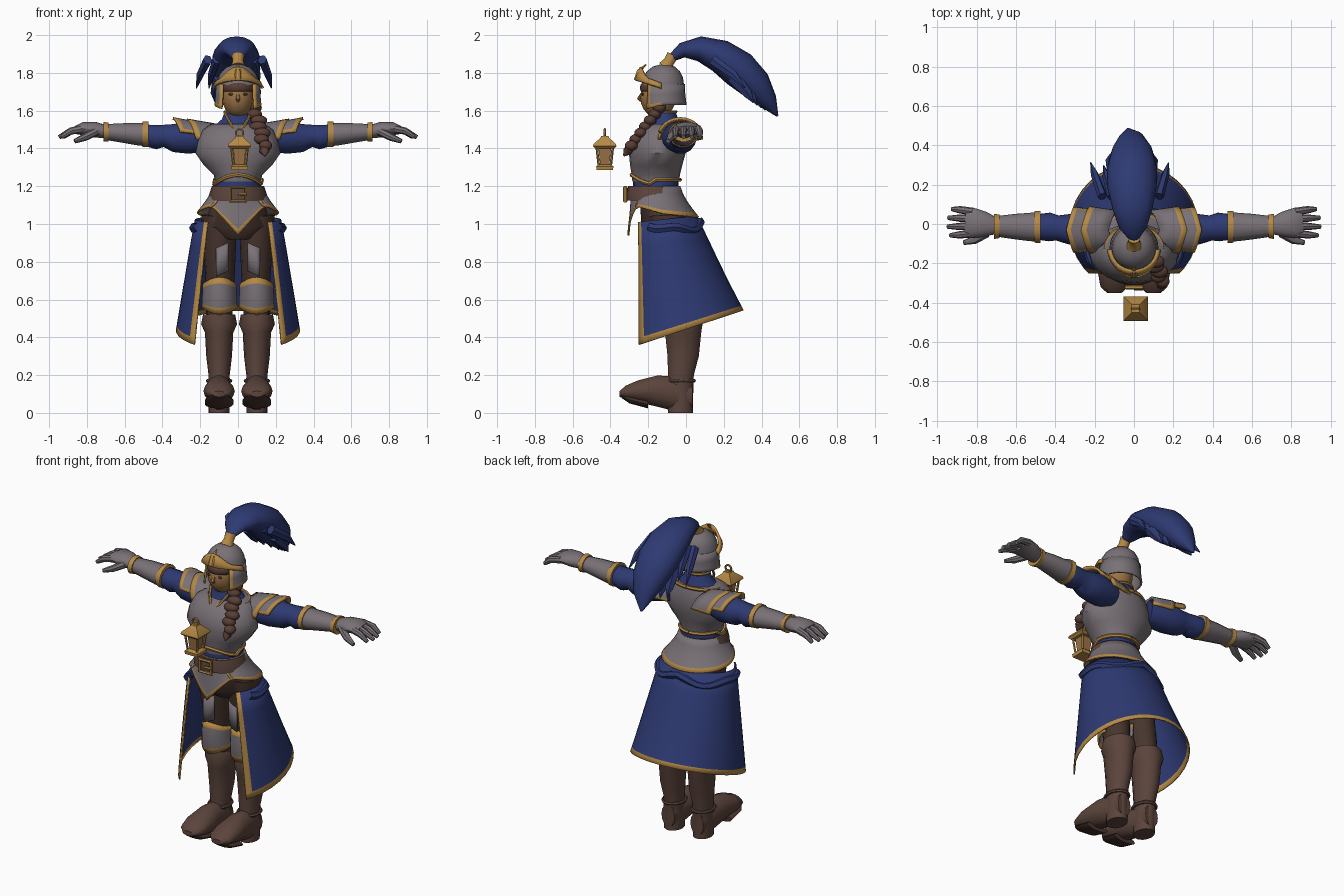
import bpy, bmesh
from math import sin, cos, pi, radians
from mathutils import Vector, Matrix

if "Cube" in bpy.data.objects:
    bpy.data.objects.remove(bpy.data.objects["Cube"])

X, Y, Z = Vector((1, 0, 0)), Vector((0, 1, 0)), Vector((0, 0, 1))


def material(name, *rgb):
    m = bpy.data.materials.new(name)
    m.use_nodes = True
    m.diffuse_color = (*rgb, 1)
    m.node_tree.nodes["Principled BSDF"].inputs["Base Color"].default_value = (*rgb, 1)
    return m


blue = material("blue cloth", .027, .042, .17)
gold = material("gold trim", .46, .25, .06)
steel = material("grey steel", .19, .165, .18)
leather = material("brown leather", .105, .058, .045)
dark = material("dark leather", .065, .036, .028)
skin = material("skin", .33, .17, .06)
hair = material("brown hair", .1, .048, .035)


def finish(name, bm, *mats):
    bmesh.ops.recalc_face_normals(bm, faces=bm.faces[:])
    mesh = bpy.data.meshes.new(name)
    bm.to_mesh(mesh)
    bm.free()
    for m in mats:
        mesh.materials.append(m)
    mesh.shade_smooth()
    mesh.set_sharp_from_angle(angle=radians(42))
    obj = bpy.data.objects.new(name, mesh)
    bpy.context.collection.objects.link(obj)
    return obj


def loft(name, rings, mat, sides=14, side=X, axis=None, phase=0):
    """Skin elliptical rings (x, y, z, radius, radius) along their path."""
    bm, loops = bmesh.new(), []
    centres = [Vector(r[:3]) for r in rings]
    for i, r in enumerate(rings):
        t = axis or (centres[min(i + 1, len(rings) - 1)] - centres[max(i - 1, 0)]).normalized()
        u = (side - t * side.dot(t)).normalized()
        v = t.cross(u)
        turn = [phase + 2 * pi * k / sides for k in range(sides)]
        loops.append([bm.verts.new(centres[i] + u * r[3] * cos(a) + v * r[4] * sin(a)) for a in turn])
    for a, b in zip(loops, loops[1:]):
        for k in range(sides):
            n = (k + 1) % sides
            bm.faces.new((a[k], a[n], b[n], b[k]))
    bm.faces.new(loops[0])
    bm.faces.new(loops[-1])
    return finish(name, bm, mat)


def sheet(name, point, us, vs, main, trim=lambda i, j: False, thick=.01):
    """Thin plate over a grid; cells picked by the trim rule are gold."""
    bm = bmesh.new()
    grid = [[bm.verts.new(point(u, v)) for v in vs] for u in us]
    for i in range(len(us) - 1):
        for j in range(len(vs) - 1):
            f = bm.faces.new((grid[i][j], grid[i + 1][j], grid[i + 1][j + 1], grid[i][j + 1]))
            f.material_index = int(trim(i, j))
    bmesh.ops.remove_doubles(bm, verts=bm.verts[:], dist=.0002)
    obj = finish(name, bm, main, gold)
    mod = obj.modifiers.new("thickness", "SOLIDIFY")
    mod.thickness, mod.offset = thick, 0
    return obj


def cord(name, points, radius, mat, closed=False):
    curve = bpy.data.curves.new(name, "CURVE")
    curve.dimensions = "3D"
    curve.bevel_depth, curve.bevel_resolution = radius, 1
    spline = curve.splines.new("POLY")
    spline.points.add(len(points) - 1)
    for p, co in zip(spline.points, points):
        p.co = (*co, 1)
    spline.use_cyclic_u = closed
    temp = bpy.data.objects.new("temp", curve)
    bpy.context.collection.objects.link(temp)
    bm = bmesh.new()
    bm.from_mesh(temp.to_mesh())
    bpy.data.objects.remove(temp)
    for f in bm.faces:
        f.material_index = 0
    return finish(name, bm, mat)


def hoop(name, x, y, z, rx, ry, radius, mat=gold):
    ring = [(x + rx * cos(k * pi / 12), y + ry * sin(k * pi / 12), z) for k in range(24)]
    return cord(name, ring, radius, mat, True)


def ball(name, place, size, mat):
    bm = bmesh.new()
    bmesh.ops.create_uvsphere(bm, u_segments=16, v_segments=10, radius=1,
                              matrix=Matrix.Translation(place) @ Matrix.Diagonal((*size, 1)))
    return finish(name, bm, mat)


def mirror(obj):
    twin = obj.copy()
    twin.data = obj.data.copy()
    twin.name = obj.name.replace("left", "right")
    twin.data.transform(Matrix.Scale(-1, 4, X))
    twin.data.flip_normals()
    bpy.context.collection.objects.link(twin)


def span(a, b, n):
    return [a + (b - a) * k / n for k in range(n + 1)]


# Legs, knee guards and boots
leg = [loft("left_thigh", [(.1, -.09, 1.05, .095, .11), (.098, -.08, .9, .088, .1),
                           (.095, -.06, .74, .078, .09), (.1, -.03, .52, .07, .08)], dark),
       loft("left_boot_shaft", [(.1, -.015, .52, .085, .095), (.1, -.015, .47, .095, .105), (.1, -.015, .425, .075, .098),
                                (.1, -.015, .3, .068, .085), (.1, -.027, .2, .056, .07),
                                (.1, -.03, .1, .058, .07), (.1, -.03, 0, .055, .068)], leather, axis=Z),
       loft("left_boot_foot", [(.1, .035, .09, .045, .07), (.1, -.05, .1, .062, .095), (.1, -.15, .115, .072, .085),
                               (.1, -.25, .115, .083, .06), (.1, -.32, .108, .07, .037),
                               (.1, -.352, .1, .035, .015)], leather, axis=Y),
       loft("left_boot_sole", [(.1, -.2, .045, .075, .022), (.1, -.3, .07, .075, .02), (.1, -.34, .09, .045, .012)],
            dark, axis=Y),
       hoop("left_boot_strap", .1, -.03, .17, .06, .073, .01, leather)]


def knee(a, v):
    dip = .035 * cos(a * 2) * (1 - 2 * v) * .5
    return (.098 + (.084 + .006 * v) * sin(a), -.045 - (.102 + .01 * sin(pi * v)) * cos(a), .7 - .16 * v + dip)


def thigh_plate(a, v):
    return (.098 + .09 * sin(a), -.075 - .1 * cos(a), .88 - .15 * v - .04 * a)


leg.append(sheet("left_knee_guard", knee, span(-1.75, 1.75, 12), [0, .17, .5, .83, 1], steel,
                 lambda i, j: j in (0, 3)))
leg.append(sheet("left_thigh_plate", thigh_plate, span(-.55, .2, 4), [0, .5, 1], steel, thick=.008))
for part in leg:
    mirror(part)
loft("pelvis", [(0, -.1, .93, .1, .09), (0, -.11, 1, .17, .13), (0, -.14, 1.16, .13, .11)], dark)


# Open coat skirt with gold border
def skirt(u, v):
    a, w = u * radians(135), v ** .93
    rx, ry, cy = .225 + .1 * w, .176 + .146 * w, -.126 + .106 * w
    y = cy + ry * cos(a)
    hem = .36 + (y + .25) * .33
    return (rx * sin(a), y, 1.05 + (hem - 1.05) * v - .04 * (1 - v) * abs(u))


sheet("coat_skirt", skirt, [-1] + span(-.95, .95, 24) + [1], [0, .2, .4, .6, .8, .945, 1], blue,
      lambda i, j: i in (0, 25) or j == 5, .008)
folds = [(.235 * sin(a), -.115 + .19 * cos(a), 1 - .03 * abs(sin(a * 1.5)) + .012 * cos(a * 5))
         for a in span(-2, 2, 24)]
cord("waist_sash", folds, .024, blue)


# Flared hip armour
def fauld(a, v):
    w, front = v ** 1.4, max(0, -cos(a))
    x = (.13 + .085 * w) * sin(a)
    hem = 1.055 - .02 * cos(a)
    if front:
        hem += .03 * front - .165 * max(0, 1 - abs(x) / .14)
    return (x, -.16 + .04 * w + (.125 + .06 * w) * cos(a), 1.2 + (hem - 1.2) * v)


sheet("hip_armour", fauld, span(0, 2 * pi, 40), [0, .25, .5, .7, .88, 1], steel, lambda i, j: j == 4)
for s in (1, -1):
    cord("hip_seam", [fauld(pi + s * .72, v) for v in (.55, .8, 1)], .01, gold)
loft("belt", [(0, -.165, 1.125, .158, .15), (0, -.168, 1.16, .152, .147), (0, -.168, 1.2, .138, .138)], leather, 24, axis=Z)
cord("belt_buckle", [(x, -.322, z) for x, z in ((-.04, 1.12), (.04, 1.12), (.04, 1.195), (-.04, 1.195))], .011, gold, True)
cord("buckle_prong", [(0, -.33, 1.157), (.045, -.33, 1.157)], .008, gold)

# Breastplate, underlayer and collar
loft("underlayer", [(0, -.16, 1.17, .125, .12), (0, -.16, 1.235, .12, .12)], blue, 20, axis=Z)
loft("breastplate", [(0, -.16, 1.225, .122, .124), (0, -.16, 1.26, .128, .128), (0, -.158, 1.31, .18, .138),
                     (0, -.152, 1.375, .225, .15), (0, -.145, 1.44, .212, .148), (0, -.13, 1.5, .185, .125),
                     (0, -.115, 1.53, .14, .1)], steel, 20, axis=Z)
cord("breastplate_hem", [(.126 * sin(a), -.16 + .128 * cos(a), 1.235 + .025 * cos(2 * a) * (cos(a) < 0))
                         for a in span(0, 2 * pi, 24)], .011, gold)
cord("neckline", [(.145 * sin(a), -.12 + .11 * cos(a), 1.515 + .012 * cos(a)) for a in span(0, 2 * pi, 24)], .011, gold)
loft("collar", [(0, -.115, 1.52, .125, .09), (0, -.115, 1.555, .085, .075), (0, -.12, 1.6, .068, .065)], blue, axis=Z)
hoop("collar_trim", 0, -.12, 1.595, .07, .067, .008)
for s in (1, -1):
    cord("collar_edge", [(s * .07, -.165, 1.59), (s * .05, -.205, 1.55), (s * .02, -.24, 1.5)], .008, gold)

# Arms, vambraces and gauntlets
arm = [loft("left_sleeve", [(.14, -.06, 1.46, .08, .07), (.26, -.03, 1.46, .088, .09), (.34, -.025, 1.455, .075, .076),
                            (.39, -.02, 1.467, .064, .06), (.43, -.015, 1.46, .073, .066),
                            (.49, -.015, 1.47, .065, .058)], blue, side=Y),
       loft("left_vambrace", [(.475, -.015, 1.475, .076, .066), (.53, -.015, 1.475, .072, .06),
                              (.61, -.013, 1.482, .064, .053), (.7, -.012, 1.487, .052, .043)], steel, side=Y),
       loft("left_elbow_trim", [(.475, -.015, 1.475, .082, .07), (.505, -.015, 1.475, .08, .068)], gold, side=Y, axis=X),
       loft("left_wrist_trim", [(.685, -.012, 1.487, .06, .05), (.712, -.012, 1.488, .064, .054)], gold, side=Y, axis=X),
       loft("left_hand", [(.7, -.01, 1.488, .042, .036), (.76, -.002, 1.5, .065, .042), (.82, .005, 1.505, .077, .035),
                          (.855, .008, 1.497, .07, .024)], steel, side=Y),
       loft("left_thumb", [(.75, -.045, 1.49, .025, .022), (.81, -.08, 1.46, .022, .02),
                           (.865, -.095, 1.438, .012, .012)], steel, 8, Y)]
for k in range(4):
    y, reach = -.048 + k * .037, (.935, .948, .945, .925)[k]
    arm.append(loft("left_finger", [(.82, y, 1.505, .02, .022), (.885, y * 1.15, 1.492, .019, .019),
                                    (reach, y * 1.2, 1.46, .011, .011)], steel, 8, Y))


# Layered shoulder plates
def shoulder(x0, x1, r0, r1, lift):
    def point(a, v):
        r = r0 + (r1 - r0) * v
        return (x0 + (x1 - x0) * v - .03 * abs(a), -.03 + r * 1.13 * sin(a), 1.445 + lift * v + r * cos(a))
    return point


for name, plate, reach in (("upper", shoulder(.13, .27, .082, .1, .006), 1.6),
                           ("lower", shoulder(.23, .345, .092, .104, .01), 1.25)):
    arm.append(sheet(f"left_{name}_shoulder_plate", plate, [-reach] + span(-reach + .17, reach - .17, 10) + [reach],
                     [0, .4, .8, 1], steel, lambda i, j: i in (0, 11) or j == 2, .014))
for part in arm:
    mirror(part)

# Head and face
loft("neck", [(0, -.13, 1.53, .05, .05), (0, -.14, 1.64, .05, .05)], skin)
ball("face", (0, -.148, 1.67), (.083, .094, .108), skin)
ball("hair_cap", (0, -.142, 1.722), (.09, .103, .055), hair)
loft("nose", [(0, -.235, 1.69, .006, .006), (0, -.25, 1.662, .012, .01), (0, -.238, 1.65, .008, .006)], skin, 8)
for s in (1, -1):
    ball("eye", (s * .034, -.229, 1.687), (.017, .006, .007), dark)

# Helmet with open face and brow crest
loft("helmet_dome", [(0, -.122, 1.735, .113, .112), (0, -.122, 1.775, .106, .106), (0, -.12, 1.808, .087, .088),
                     (0, -.118, 1.833, .057, .058), (0, -.117, 1.845, .02, .02)], steel, 20, axis=Z)
sheet("helmet_side", lambda a, v: ((.112 + .008 * v * v) * sin(a), -.122 + (.111 + .01 * v * v) * cos(a),
                                   1.74 - .11 * v - .03 * v * max(0, -cos(a))),
      [-2.35] + span(-2.18, 2.18, 16) + [2.35], [0, .45, .85, 1], steel,
      lambda i, j: i in (0, 17) or (j == 2 and i in (1, 2, 15, 16)))
sheet("brow_crest", lambda u, v: ((.118 + .014 * (1 - v)) * sin(u), -.122 - (.116 + .03 * (1 - v) * cos(u)) * cos(u),
                                  1.715 + .045 * cos(u) + v * (.025 + .045 * max(0, cos(u * 2)))),
      span(-1.5, 1.5, 14), [0, .5, 1], gold, thick=.014)
loft("crest_point", [(0, -.265, 1.765, .022, .012), (0, -.25, 1.81, .018, .012), (0, -.21, 1.845, .004, .004)], gold, 6)

# Plume with ragged tips
loft("plume_socket", [(0, -.11, 1.83, .04, .04), (0, -.09, 1.86, .029, .029), (0, -.07, 1.895, .032, .032)], gold)
loft("plume", [(0, -.075, 1.88, .025, .022), (-.005, -.02, 1.92, .07, .04), (-.007, .07, 1.928, .1, .066),
               (-.01, .18, 1.89, .124, .088), (-.01, .28, 1.82, .128, .1), (-.01, .37, 1.735, .105, .085),
               (-.015, .435, 1.65, .065, .05), (-.03, .484, 1.572, .006, .006)], blue, 16)
for k in range(-3, 4):
    x, drop = k * .03 - .01, abs(k) * .014
    loft("plume_tip", [(x, .29 - drop, 1.78, .035, .04), (x * 1.15, .37 - drop, 1.69, .03, .028),
                       (x * 1.2, .42 - drop * 1.5, 1.6 + drop, .003, .003)], blue, 6)
    loft("plume_barb", [(x * 1.6, .14, 1.87, .025, .03), (x * 2, .21 + drop, 1.79, .02, .025),
                        (x * 2.2, .27 + drop, 1.72, .003, .003)], blue, 6)

# Braid over the left shoulder
for k in range(7):
    t = k / 6
    ball("braid_knot", (.085 + .055 * t + .007 * (-1) ** k, -.14 - .15 * t, 1.615 - .2 * t),
         (.034 + .012 * sin(pi * t), .034, .028), hair)
loft("braid_end", [(.138, -.29, 1.41, .02, .02), (.14, -.31, 1.385, .028, .025), (.142, -.33, 1.36, .004, .004)], hair, 8)

# Floating lantern
LX, LY = .008, -.43


def box(name, levels, mat=gold):
    loft(name, [(LX, LY, z, half * 1.414, half * 1.414) for z, half in levels], mat, 4, axis=Z, phase=pi / 4)


box("lantern_base", [(1.285, .043), (1.305, .046), (1.315, .034)])
box("lantern_core", [(1.31, .024), (1.41, .034)], skin)
box("lantern_roof", [(1.4, .05), (1.412, .062), (1.425, .058), (1.455, .024), (1.465, .02)])
for sx in (1, -1):
    for sy in (1, -1):
        cord("lantern_post", [(LX + sx * h, LY + sy * h, z) for h, z in ((.032, 1.31), (.043, 1.41))], .007, gold)
cord("lantern_ring", [(LX + .02 * cos(k * pi / 6), LY, 1.482 + .02 * sin(k * pi / 6)) for k in range(12)], .006, gold, True)
